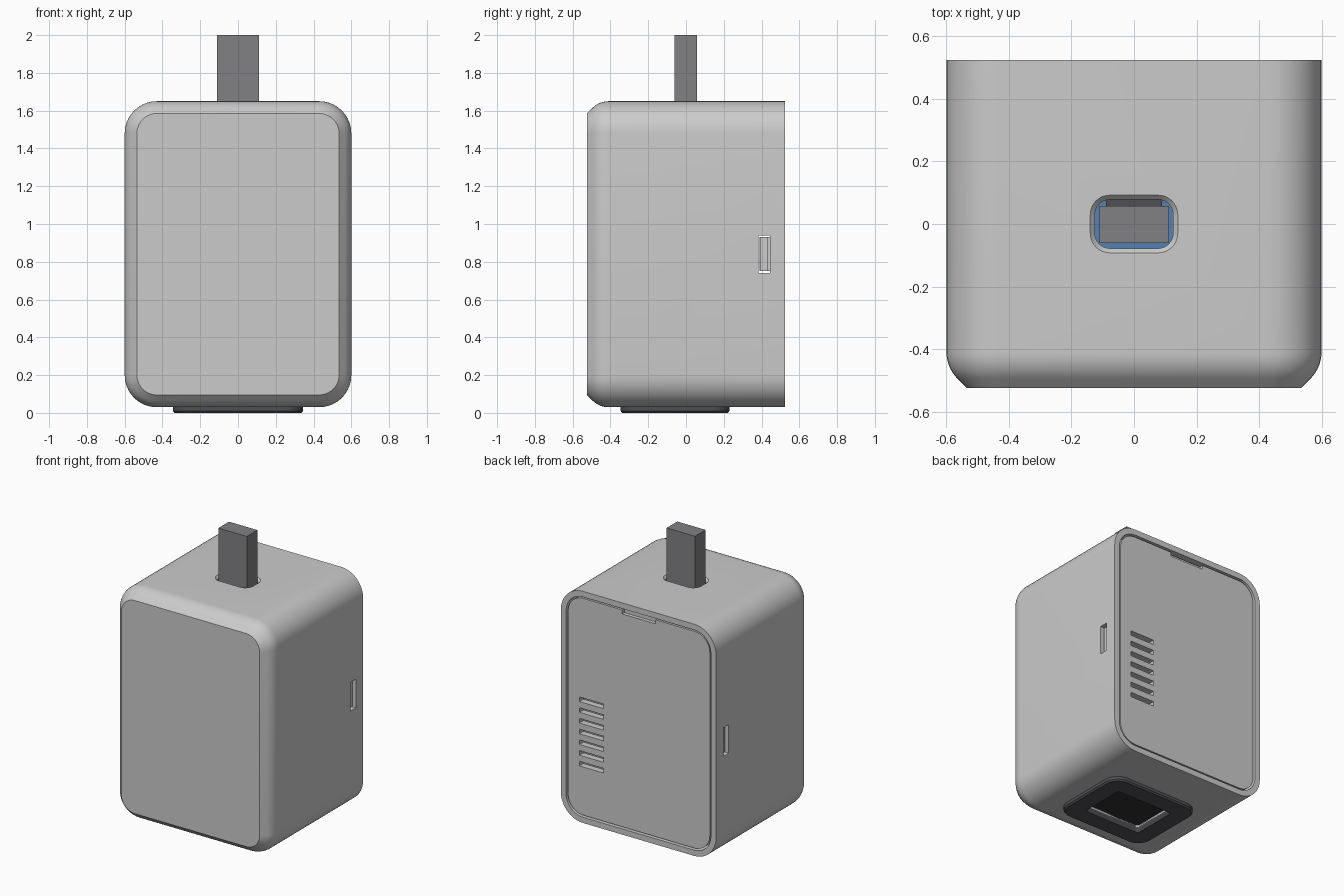
import bpy, bmesh, math

if "Cube" in bpy.data.objects:
    bpy.data.objects.remove(bpy.data.objects["Cube"])


def material(name, rgb):
    m = bpy.data.materials.new(name)
    m.diffuse_color = (*rgb, 1)
    m.use_nodes = True
    m.node_tree.nodes["Principled BSDF"].inputs["Base Color"].default_value = m.diffuse_color
    return m


def loft(name, rings, axis='Z', centre=(0, 0), mat=None, n=10):
    """Closed solid through rounded rectangles: (position, half_u, half_v, radius)."""
    bm = bmesh.new()
    loops = []
    for pos, hu, hv, r in rings:
        loop = []
        for k, (su, sv) in enumerate([(1, 1), (-1, 1), (-1, -1), (1, -1)]):
            for i in range(n + 1):
                a = math.pi / 2 * (k + i / n)
                u = centre[0] + su * (hu - r) + r * math.cos(a)
                v = centre[1] + sv * (hv - r) + r * math.sin(a)
                loop.append(bm.verts.new((u, v, pos) if axis == 'Z' else (u, pos, v)))
        loops.append(loop)
    for a, b in zip(loops, loops[1:]):
        for i in range(len(a)):
            j = (i + 1) % len(a)
            bm.faces.new((a[i], a[j], b[j], b[i]))
    bm.faces.new(loops[0])
    bm.faces.new(loops[-1])
    return finish(name, bm, mat)


def box(name, lo, hi, mat=None):
    bm = bmesh.new()
    bmesh.ops.create_cube(bm, size=1)
    for v in bm.verts:
        v.co = [(l + h) / 2 + c * (h - l) for l, h, c in zip(lo, hi, v.co)]
    return finish(name, bm, mat)


def finish(name, bm, mat):
    bmesh.ops.recalc_face_normals(bm, faces=bm.faces)
    me = bpy.data.meshes.new(name)
    bm.to_mesh(me)
    bm.free()
    ob = bpy.data.objects.new(name, me)
    bpy.context.collection.objects.link(ob)
    if mat:
        me.materials.append(mat)
    return ob


def cut(ob, cutters):
    for c in cutters:
        m = ob.modifiers.new('cut', 'BOOLEAN')
        m.operation, m.solver, m.object = 'DIFFERENCE', 'EXACT', c
    dg = bpy.context.evaluated_depsgraph_get()
    me = bpy.data.meshes.new_from_object(ob.evaluated_get(dg))
    ob.modifiers.clear()
    ob.data = me


def smooth(ob):
    bpy.ops.object.select_all(action='DESELECT')
    ob.select_set(True)
    bpy.context.view_layer.objects.active = ob
    bpy.ops.object.shade_smooth_by_angle(angle=math.radians(30))


stick_grey = material('stick_grey', (0.22, 0.22, 0.23))
foot_black = material('foot_black', (0.08, 0.08, 0.09))
recess_black = material('recess_black', (0.03, 0.03, 0.03))
board_blue = material('board_blue', (0.09, 0.22, 0.45))

W, H, R, Y, CZ = 0.6, 0.81, 0.17, 0.525, 0.84


def inset(y, d):
    return (y, W - d, H - d, R - d)


# Hollow case: inside wall, back rim, outer wall, rounded and chamfered front
rings = [inset(-0.45, 0.06), inset(-0.42, 0.04), inset(Y, 0.04), inset(Y, 0)]
for i in range(9):
    a = math.radians(45 * i / 8)
    rings.append(inset(-0.41 - 0.12 * math.sin(a), 0.12 * (1 - math.cos(a))))
rings.append(inset(-Y, 0.065))
case = loft('case', rings, 'Y', (0, CZ))

# Openings: top hole with chamfered lip, side latch slots, foot recess
hole = loft('hole_cutter', [(1.56, 0.125, 0.078, 0.048), (1.635, 0.125, 0.078, 0.048),
                            (1.652, 0.142, 0.094, 0.064), (1.7, 0.142, 0.094, 0.064)])
slots = [box('latch_cutter', (min(s * 0.52, s * 0.65), 0.385, 0.74),
             (max(s * 0.52, s * 0.65), 0.445, 0.94)) for s in (-1, 1)]
FC = (0, -0.058)
recess = loft('recess_cutter', [(-0.02, 0.225, 0.17, 0.02), (0.045, 0.20, 0.145, 0.02)], 'Z', FC)
cut(case, [hole, recess] + slots)

# Foot pad with a recessed centre
foot = loft('foot_pad', [(0, 0.335, 0.28, 0.09), (0.01, 0.345, 0.288, 0.1),
                         (0.06, 0.345, 0.288, 0.1)], 'Z', FC, foot_black)
cut(foot, [recess])
floor = box('foot_recess_floor', (-0.215, -0.215, 0.04), (0.215, 0.1, 0.065), recess_black)

# Back panel with vents and a finger notch
panel = loft('back_panel', [(y, W - 0.052, H - 0.052, R - 0.052) for y in (0.475, 0.52)],
             'Y', (0, CZ))
vents = []
for i in range(7):
    z = 0.885 - 0.075 * i
    vents.append(box('vent_cutter', (0.275, 0.4, z - 0.016), (0.46, 0.6, z + 0.016)))
notch = box('notch_cutter', (-0.13, 0.495, 1.57), (0.13, 0.6, 1.63))
cut(panel, vents + [notch])

# Latch tabs of the panel, seen inside the side slots
for s, side in ((-1, 'left'), (1, 'right')):
    x0, x1 = sorted((s * 0.53, s * 0.58))
    box(side + '_latch_tab', (x0, 0.395, 0.75), (x1, 0.435, 0.93))
    x0, x1 = sorted((s * 0.515, s * 0.535))
    box(side + '_latch_arm', (x0, 0.39, 0.75), (x1, 0.49, 0.93))

# Plug standing out of the top, with its socket and board inside
box('plug', (-0.11, -0.06, 1.45), (0.11, 0.057, 2.0), stick_grey)
box('plug_socket', (-0.09, 0.057, 1.45), (0.09, 0.082, 1.56), foot_black)
box('inner_board', (-0.25, -0.2, 1.42), (0.25, 0.2, 1.45), board_blue)

# Remove cutters and shade the rounded parts
for c in [hole, recess, notch] + slots + vents:
    bpy.data.objects.remove(c)
for ob in (case, foot, panel):
    smooth(ob)
